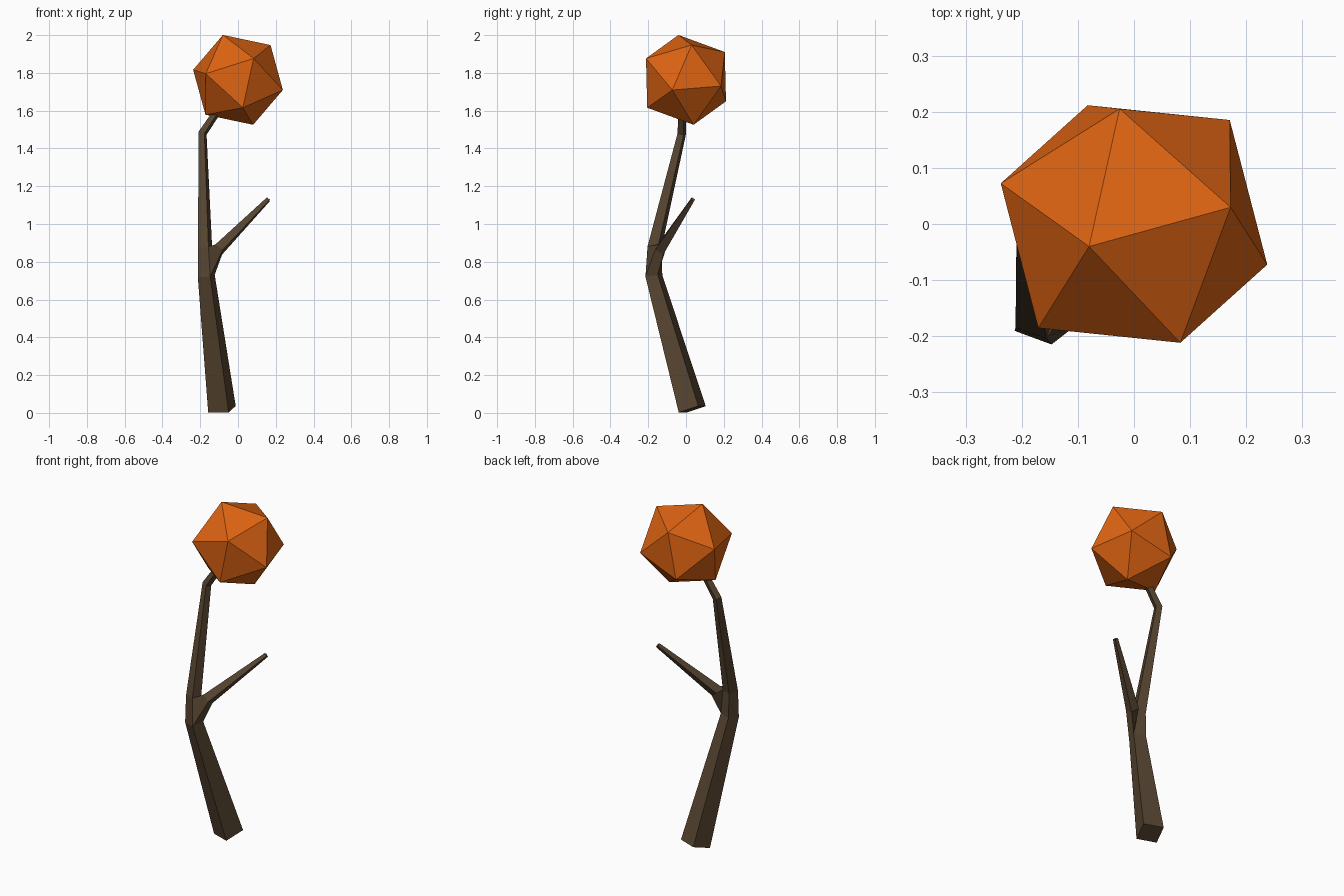
import bpy
import bmesh
import math
from mathutils import Vector, Matrix

if "Cube" in bpy.data.objects:
    bpy.data.objects.remove(bpy.data.objects["Cube"], do_unlink=True)


def material(name, rgb):
    mat = bpy.data.materials.new(name)
    mat.use_nodes = True
    mat.diffuse_color = (*rgb, 1)
    mat.node_tree.nodes["Principled BSDF"].inputs["Base Color"].default_value = (*rgb, 1)
    return mat


def finish(bm, name, mat):
    bmesh.ops.recalc_face_normals(bm, faces=bm.faces)
    mesh = bpy.data.meshes.new(name)
    bm.to_mesh(mesh)
    bm.free()
    mesh.materials.append(mat)
    obj = bpy.data.objects.new(name, mesh)
    bpy.context.collection.objects.link(obj)
    return obj


def ring(bm, centre, normal, ref, side):
    """Square section across the normal, with one edge along ref."""
    n = normal.normalized()
    u = (ref - n * ref.dot(n)).normalized()
    v = n.cross(u)
    h = side / 2
    return [bm.verts.new(centre + u * a * h + v * b * h)
            for a, b in ((-1, -1), (1, -1), (1, 1), (-1, 1))]


def bridge(bm, a, b, skip=None):
    for i in range(4):
        if i != skip:
            j = (i + 1) % 4
            bm.faces.new((a[i], a[j], b[j], b[i]))


bark = material("brown bark", (0.095, 0.059, 0.030))
orange = material("autumn orange", (0.72, 0.125, 0.006))

# Bent square trunk: centre and side length of each section
path = [((-0.085, 0.033, 0.019), 0.115),
        ((-0.168, -0.170, 0.725), 0.070),
        ((-0.174, -0.167, 0.875), 0.058),
        ((-0.188, -0.022, 1.48), 0.035),
        ((-0.06, -0.02, 1.67), 0.028)]
points = [Vector(p) for p, side in path]
turn = math.radians(-20)
across = Vector((math.cos(turn), math.sin(turn), 0))

bm = bmesh.new()
rings = []
for i, (p, side) in enumerate(path):
    normal = Vector()
    if i > 0:
        normal += (points[i] - points[i - 1]).normalized()
    if i < len(points) - 1:
        normal += (points[i + 1] - points[i]).normalized()
    rings.append(ring(bm, points[i], normal, across, side))
for i in range(len(rings) - 1):
    # The short section is left open on its left side for the branch
    bridge(bm, rings[i], rings[i + 1], skip=1 if i == 1 else None)
bm.faces.new(rings[0])
bm.faces.new(rings[-1])

# Side branch growing from the open face
root, tip = Vector((-0.102, -0.135, 0.865)), Vector((0.16, 0.036, 1.13))
direction = tip - root
depth = Vector((-across.y, across.x, 0))
low, high = rings[1], rings[2]
collar = [low[1], low[2], high[2], high[1]]
base = ring(bm, root, direction, depth, 0.05)
end = ring(bm, tip, direction, depth, 0.02)
bridge(bm, collar, base)
bridge(bm, base, end)
bm.faces.new(end)
finish(bm, "trunk_and_branch", bark)

# Faceted foliage ball, tilted so one corner points up
axis = Vector((-0.08, -0.04, 0.2375)).normalized()
corner = Vector((-0.238, 0.07, 0.0625))
side_axis = (corner - axis * corner.dot(axis)).normalized()
tilt = Matrix((side_axis, axis.cross(side_axis), axis)).transposed().to_4x4()
bm = bmesh.new()
bmesh.ops.create_icosphere(bm, subdivisions=1, radius=0.254,
                           matrix=Matrix.Translation((0, 0, 1.763)) @ tilt)
finish(bm, "foliage", orange)
